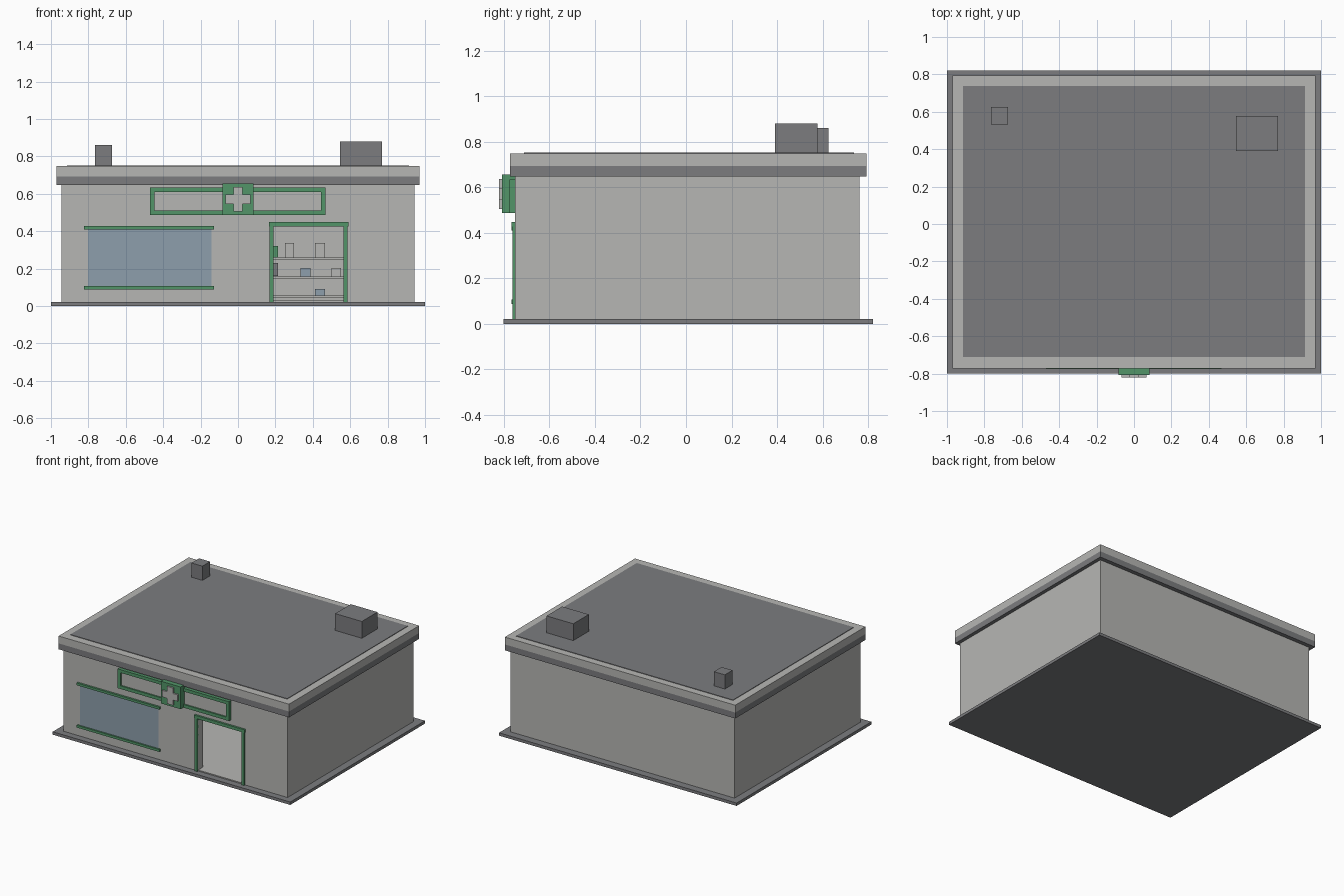
import bpy
import bmesh

if "Cube" in bpy.data.objects:
    bpy.data.objects.remove(bpy.data.objects["Cube"])


def material(name, r, g, b):
    m = bpy.data.materials.new(name)
    m.diffuse_color = (r, g, b, 1)
    m.use_nodes = True
    m.node_tree.nodes["Principled BSDF"].inputs["Base Color"].default_value = m.diffuse_color
    return m


LIGHT = material("light_grey", 0.47, 0.47, 0.455)
DARK = material("dark_grey", 0.20, 0.203, 0.212)
GREEN = material("green", 0.085, 0.30, 0.14)
BLUE = material("glass_blue", 0.27, 0.345, 0.415)


def boxes(name, mat, *spans):
    """One object from boxes given as (x0, x1, y0, y1, z0, z1)."""
    bm = bmesh.new()
    for x0, x1, y0, y1, z0, z1 in spans:
        verts = bmesh.ops.create_cube(bm, size=1)["verts"]
        for v in verts:
            v.co = (x1 if v.co.x > 0 else x0,
                    y1 if v.co.y > 0 else y0,
                    z1 if v.co.z > 0 else z0)
    mesh = bpy.data.meshes.new(name)
    bm.to_mesh(mesh)
    bm.free()
    mesh.materials.append(mat)
    ob = bpy.data.objects.new(name, mesh)
    bpy.context.collection.objects.link(ob)
    return ob


def frame(x0, x1, y0, y1, z0, z1, w):
    """Four bars of a rectangular frame facing the front."""
    return [(x0, x1, y0, y1, z1 - w, z1), (x0, x1, y0, y1, z0, z0 + w),
            (x0, x0 + w, y0, y1, z0 + w, z1 - w),
            (x1 - w, x1, y0, y1, z0 + w, z1 - w)]


# Ground slab and interior floor
boxes("base_slab", DARK, (-1, 1, -0.80, 0.82, 0, 0.022))
boxes("shop_floor", LIGHT, (-0.89, 0.89, -0.75, 0.71, 0.022, 0.03))

# Hollow walls, front wall pieced around the door opening
X, YF, YB, T = 0.943, -0.75, 0.762, 0.055
D0, D1, DZ = 0.19, 0.565, 0.425
Z0, Z1 = 0.022, 0.647
boxes("side_and_back_walls", LIGHT,
      (-X, -X + T, YF + T, YB - T, Z0, Z1),
      (X - T, X, YF + T, YB - T, Z0, Z1),
      (-X, X, YB - T, YB, Z0, Z1))
boxes("front_wall", LIGHT,
      (-X, D0, YF, YF + T, Z0, Z1),
      (D1, X, YF, YF + T, Z0, Z1),
      (D0, D1, YF, YF + T, DZ, Z1))

# Roof: dark fascia, light parapet, dark roofing sheet, rooftop units
boxes("roof_fascia", DARK, (-0.97, 0.97, -0.772, 0.793, 0.647, 0.692))
boxes("roof_parapet", LIGHT, (-0.97, 0.97, -0.772, 0.793, 0.692, 0.748))
boxes("roofing_sheet", DARK, (-0.913, 0.913, -0.712, 0.738, 0.748, 0.752))
boxes("air_unit", DARK, (0.545, 0.77, 0.39, 0.577, 0.75, 0.88))
boxes("roof_vent", DARK, (-0.765, -0.673, 0.533, 0.625, 0.75, 0.86))

# Shop window with top and bottom rails
boxes("window_glass", BLUE, (-0.803, -0.143, -0.753, -0.748, 0.10, 0.412))
boxes("window_rails", GREEN, *[(-0.823, -0.127, -0.765, -0.748, z, z + 0.018)
                               for z in (0.088, 0.41)])

# Door surround
boxes("door_frame", GREEN,
      (0.168, D0, -0.762, -0.745, Z0, DZ),
      (D1, 0.585, -0.762, -0.745, Z0, DZ),
      (0.165, 0.59, -0.765, -0.745, DZ, 0.448))

# Sign board, centre box and raised cross
boxes("sign_panel", LIGHT, (-0.45, 0.45, -0.764, -0.748, 0.505, 0.615))
boxes("sign_frame", GREEN, *frame(-0.47, 0.467, -0.775, -0.748, 0.486, 0.633, 0.024))
boxes("sign_box", GREEN, (-0.083, 0.083, -0.808, -0.748, 0.486, 0.655))
CZ, A, H = 0.57, 0.066, 0.025
boxes("sign_cross", LIGHT,
      (-H, H, -0.82, -0.806, CZ - A, CZ + A),
      (-A, -H, -0.82, -0.806, CZ - H, CZ + H),
      (H, A, -0.82, -0.806, CZ - H, CZ + H))

# Interior counter
boxes("counter_body", LIGHT, (-0.75, 0.19, -0.05, 0.08, 0.03, 0.26))
boxes("counter_band", DARK, (-0.77, 0.215, -0.065, 0.08, 0.16, 0.23))
boxes("counter_top", GREEN, (-0.77, 0.215, -0.065, 0.10, 0.26, 0.32))

# Back shelving with goods
boxes("shelves", LIGHT, *[(-0.75, 0.75, 0.56, 0.707, z - 0.01, z)
                          for z in (0.055, 0.157, 0.26)])
boxes("light_goods", LIGHT,
      (0.25, 0.30, 0.60, 0.66, 0.26, 0.337),
      (0.413, 0.465, 0.60, 0.66, 0.26, 0.337),
      (0.50, 0.552, 0.60, 0.66, 0.157, 0.203))
boxes("blue_goods", BLUE,
      (0.333, 0.387, 0.60, 0.66, 0.157, 0.203),
      (0.413, 0.465, 0.60, 0.66, 0.055, 0.09))
